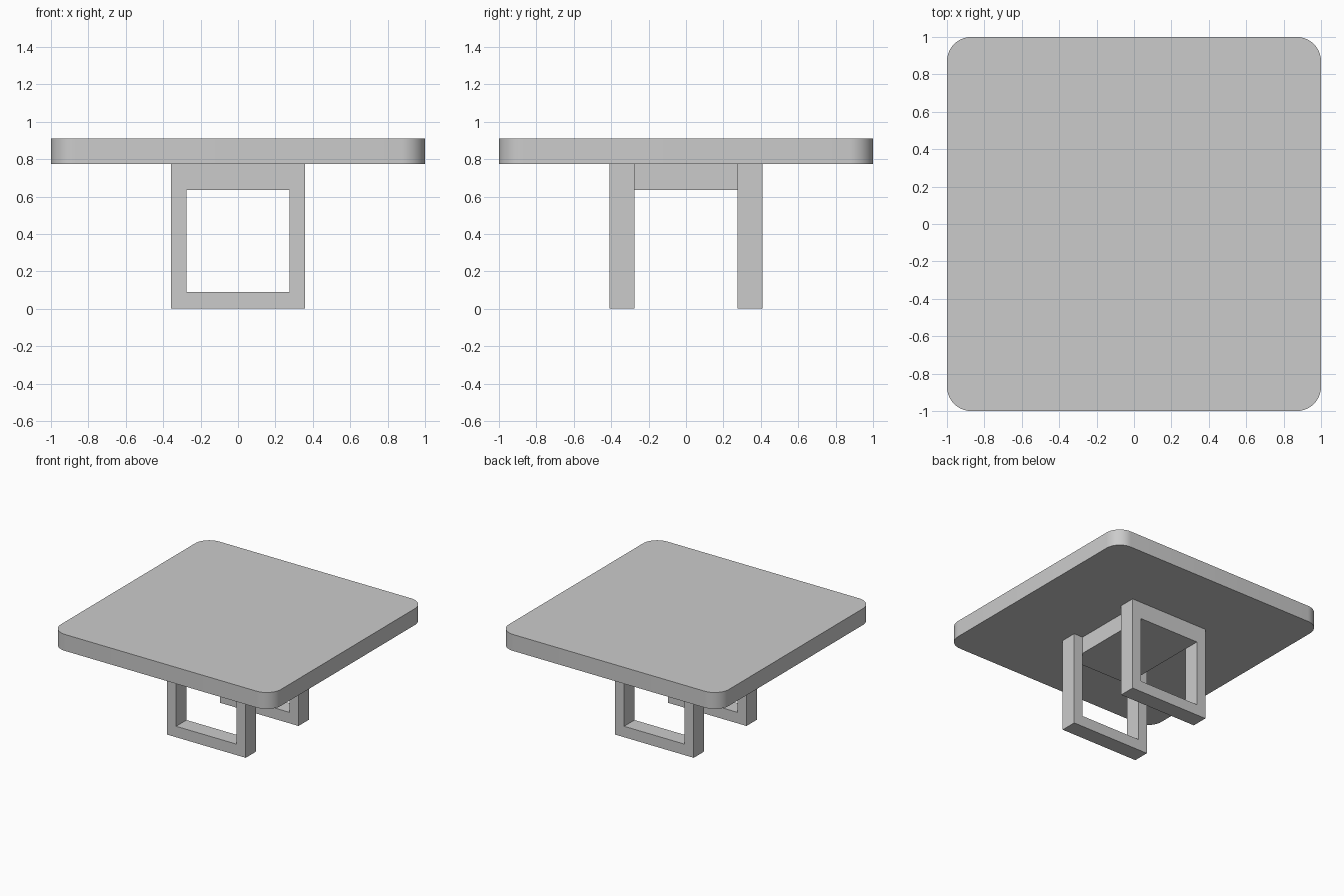
import bpy, bmesh

if "Cube" in bpy.data.objects:
    bpy.data.objects.remove(bpy.data.objects["Cube"])


def finish(name, bm):
    bmesh.ops.recalc_face_normals(bm, faces=bm.faces)
    mesh = bpy.data.meshes.new(name)
    bm.to_mesh(mesh)
    bm.free()
    obj = bpy.data.objects.new(name, mesh)
    bpy.context.collection.objects.link(obj)
    return obj


def box(bm, x0, x1, y0, y1, z0, z1):
    verts = bmesh.ops.create_cube(bm, size=1)["verts"]
    bmesh.ops.scale(bm, vec=(x1 - x0, y1 - y0, z1 - z0), verts=verts)
    bmesh.ops.translate(bm, vec=((x0 + x1) / 2, (y0 + y1) / 2, (z0 + z1) / 2), verts=verts)


TOP_Z, UNDER_Z = 0.91, 0.775
OUT_X, IN_X = 0.357, 0.275
OUT_Y, IN_Y = 0.41, 0.275
OPEN_LOW, OPEN_HIGH = 0.09, 0.635

# Square slab with rounded vertical corners
bm = bmesh.new()
box(bm, -1, 1, -1, 1, UNDER_Z, TOP_Z)
upright = [e for e in bm.edges if abs(e.verts[0].co.z - e.verts[1].co.z) > 0.05]
bmesh.ops.bevel(bm, geom=upright, offset=0.13, segments=10, profile=0.5, affect='EDGES')
top = finish("table_top", bm)
bpy.context.view_layer.objects.active = top
top.select_set(True)
bpy.ops.object.shade_smooth_by_angle()
top.select_set(False)


# Rectangular leg frame: a flat ring extruded through its depth
def leg_frame(name, y0, y1):
    bm = bmesh.new()

    def loop(x, z0, z1):
        return [bm.verts.new((px, y0, pz)) for px, pz in ((-x, z0), (x, z0), (x, z1), (-x, z1))]

    outer = loop(OUT_X, 0, UNDER_Z)
    inner = loop(IN_X, OPEN_LOW, OPEN_HIGH)
    ring = [bm.faces.new((outer[i], outer[(i + 1) % 4], inner[(i + 1) % 4], inner[i]))
            for i in range(4)]
    ext = bmesh.ops.extrude_face_region(bm, geom=ring, use_keep_orig=True)["geom"]
    moved = [g for g in ext if isinstance(g, bmesh.types.BMVert)]
    bmesh.ops.translate(bm, vec=(0, y1 - y0, 0), verts=moved)
    return finish(name, bm)


leg_frame("front_leg_frame", -OUT_Y, -IN_Y)
leg_frame("back_leg_frame", IN_Y, OUT_Y)

# Block under the top joining the two frames
bm = bmesh.new()
box(bm, -IN_X, IN_X, -IN_Y, IN_Y, OPEN_HIGH, UNDER_Z)
finish("connecting_block", bm)
